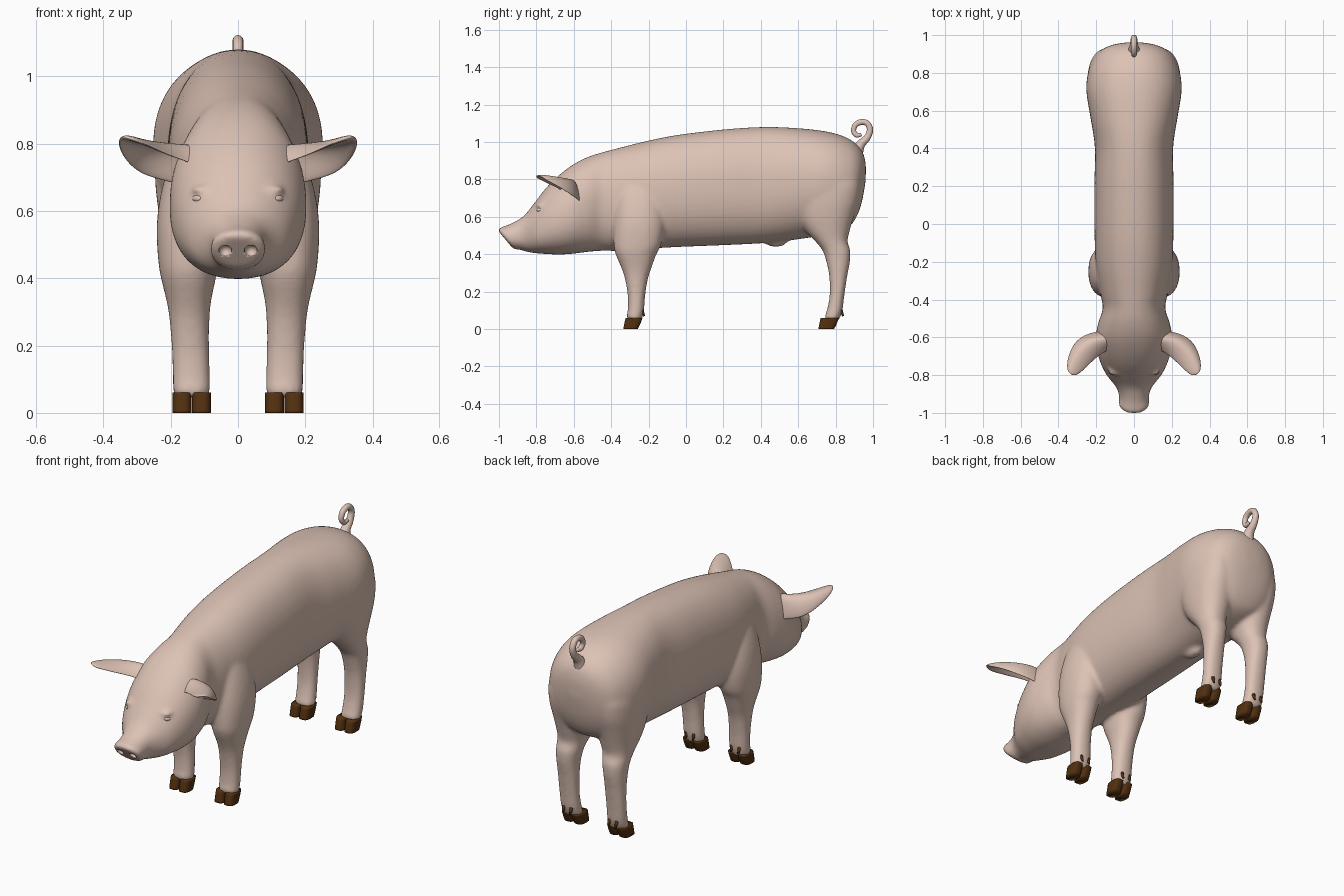
import bpy, bmesh, math
from mathutils import Vector, Matrix

if "Cube" in bpy.data.objects:
    bpy.data.objects.remove(bpy.data.objects["Cube"])


def material(name, rgb):
    m = bpy.data.materials.new(name)
    m.diffuse_color = (*rgb, 1)
    m.use_nodes = True
    m.node_tree.nodes["Principled BSDF"].inputs["Base Color"].default_value = m.diffuse_color
    return m


SKIN = material("pale pink skin", (0.72, 0.54, 0.46))
HOOF = material("dark brown hoof", (0.085, 0.03, 0.005))


def add_object(name, bm, mat):
    bmesh.ops.recalc_face_normals(bm, faces=bm.faces)
    me = bpy.data.meshes.new(name)
    bm.to_mesh(me)
    bm.free()
    me.materials.append(mat)
    me.polygons.foreach_set("use_smooth", [True] * len(me.polygons))
    ob = bpy.data.objects.new(name, me)
    bpy.context.collection.objects.link(ob)
    return ob


def catmull(rows, steps):
    """Smoothly interpolate rows of numbers."""
    out = []
    for i in range(len(rows) - 1):
        p0, p1, p2 = rows[max(i - 1, 0)], rows[i], rows[i + 1]
        p3 = rows[min(i + 2, len(rows) - 1)]
        for k in range(steps):
            t = k / steps
            out.append([0.5 * (2 * b + (c - a) * t + (2 * a - 5 * b + 4 * c - d) * t * t
                               + (3 * b - a - 3 * c + d) * t ** 3)
                        for a, b, c, d in zip(p0, p1, p2, p3)])
    return out + [list(rows[-1])]


def loft(bm, rings, n=2.2, seg=32):
    """Rings are (centre, axis u, axis v, egg factor); superellipse sections, capped ends."""
    prev, e = None, 2 / n
    for c, u, v, egg in rings:
        ring = []
        for i in range(seg):
            a = 2 * math.pi * (i + 0.5) / seg
            cu, sv = math.cos(a), math.sin(a)
            pu = math.copysign(abs(cu) ** e, cu) * (1 + egg * sv)
            pv = math.copysign(abs(sv) ** e, sv)
            ring.append(bm.verts.new(c + u * pu + v * pv))
        if prev:
            for i in range(seg):
                j = (i + 1) % seg
                bm.faces.new((prev[i], prev[j], ring[j], ring[i]))
        else:
            bm.faces.new(ring[::-1])
        prev = ring
    bm.faces.new(prev)


def limb_rings(rows, side, steps=4):
    """Rows: z, y front, y back, x inner, x outer."""
    return [(Vector((side * (xi + xo) / 2, (yf + yb) / 2, z)),
             Vector(((xo - xi) / 2, 0, 0)), Vector((0, (yb - yf) / 2, 0)), 0)
            for z, yf, yb, xi, xo in catmull(rows, steps)]


def ball(bm, loc, scale, rot=Matrix()):
    bmesh.ops.create_uvsphere(bm, u_segments=24, v_segments=14, radius=1,
                              matrix=Matrix.Translation(loc) @ rot @ Matrix.Diagonal((*scale, 1)))


# body and head: y top, z top, y bottom, z bottom, half width, egg factor
TRUNK = [
    (-1.008, .530, -.925, .430, .070, 0), (-.988, .545, -.908, .425, .083, 0),
    (-.950, .557, -.885, .424, .079, 0), (-.900, .582, -.860, .415, .086, 0),
    (-.860, .612, -.830, .409, .108, -.05), (-.810, .675, -.790, .404, .145, -.10),
    (-.750, .752, -.730, .400, .175, -.10), (-.680, .822, -.670, .398, .195, -.10),
    (-.600, .882, -.600, .403, .203, -.08), (-.520, .922, -.520, .413, .188, -.05),
    (-.440, .947, -.450, .418, .165, 0), (-.360, .968, -.360, .418, .180, 0),
    (-.220, 1.003, -.220, .428, .202, 0), (-.050, 1.037, -.050, .438, .209, 0),
    (.200, 1.067, .200, .448, .210, 0), (.400, 1.080, .400, .458, .207, 0),
    (.550, 1.077, .550, .473, .228, .04), (.700, 1.064, .700, .495, .252, .03),
    (.800, 1.045, .800, .515, .244, .02), (.870, 1.018, .875, .550, .218, 0),
    (.915, .985, .912, .600, .185, 0), (.945, .945, .938, .670, .135, 0),
    (.958, .900, .954, .750, .080, 0), (.962, .860, .960, .790, .035, 0)]
FRONT_LEG = [
    (.86, -.32, -.20, .05, .150), (.75, -.36, -.15, .05, .200), (.65, -.378, -.12, .05, .230),
    (.55, -.388, -.115, .05, .242), (.45, -.387, -.133, .06, .237), (.40, -.377, -.158, .066, .229),
    (.33, -.347, -.183, .08, .212), (.27, -.327, -.203, .085, .203), (.18, -.312, -.218, .085, .197),
    (.10, -.312, -.224, .083, .194), (.065, -.318, -.232, .083, .193), (.045, -.305, -.238, .090, .186)]
REAR_LEG = [
    (.88, .64, .87, .05, .190), (.80, .58, .925, .05, .240), (.70, .580, .925, .03, .247),
    (.60, .60, .897, .03, .237), (.53, .635, .877, .04, .224), (.47, .69, .864, .06, .212),
    (.42, .73, .879, .073, .207), (.36, .75, .877, .083, .202), (.28, .766, .862, .086, .199),
    (.18, .768, .847, .088, .197), (.10, .753, .837, .086, .195), (.065, .741, .825, .085, .194),
    (.045, .748, .815, .090, .186)]

bm = bmesh.new()
loft(bm, [(Vector((0, (yt + yb) / 2, (zt + zb) / 2)), Vector((w, 0, 0)),
           Vector((0, (yt - yb) / 2, (zt - zb) / 2)), egg)
          for yt, zt, yb, zb, w, egg in catmull(TRUNK, 4)], n=2.2, seg=48)
for s in (1, -1):
    loft(bm, limb_rings(FRONT_LEG, s))
    loft(bm, limb_rings(REAR_LEG, s))
    ball(bm, (s * .105, -.775, .664), (.035, .03, .012))  # brow
ball(bm, (0, .48, .475), (.035, .065, .038))  # belly bump
body = add_object("body", bm, SKIN)

# nostril cutter
bm = bmesh.new()
for s in (1, -1):
    ball(bm, (s * .038, -.968, .482), (.019, .026, .019))
cutter = add_object("nostril_cutter", bm, SKIN)
cutter.hide_render = True

# melt the body parts together, then hollow the nostrils
mod = body.modifiers.new("Blend", 'REMESH')
mod.mode, mod.voxel_size, mod.use_smooth_shade = 'VOXEL', .0095, True
mod = body.modifiers.new("Soften", 'SMOOTH')
mod.factor, mod.iterations = .5, 14
mod = body.modifiers.new("Nostrils", 'BOOLEAN')
mod.operation, mod.object, mod.solver = 'DIFFERENCE', cutter, 'EXACT'
bpy.context.view_layer.update()
mesh = bpy.data.meshes.new_from_object(body.evaluated_get(bpy.context.evaluated_depsgraph_get()))
body.modifiers.clear()
body.data = mesh
mesh.materials.clear()
mesh.materials.append(SKIN)
mesh.polygons.foreach_set("material_index", [0] * len(mesh.polygons))
mesh.polygons.foreach_set("use_smooth", [True] * len(mesh.polygons))
bpy.data.objects.remove(cutter)

# ears: rows of front edge, ridge, back edge from root to tip
EAR = [((.09, -.66, .72), (.09, -.60, .83), (.14, -.56, .66)),
       ((.155, -.675, .745), (.175, -.590, .828), (.215, -.573, .685)),
       ((.215, -.725, .768), (.258, -.618, .825), (.288, -.598, .702)),
       ((.280, -.792, .802), (.320, -.690, .823), (.337, -.660, .748)),
       ((.318, -.808, .816), (.352, -.790, .825), (.357, -.750, .797))]
for s, label in ((1, "left"), (-1, "right")):
    bm = bmesh.new()
    grid = [[bm.verts.new((s * x, y, z)) for x, y, z in row] for row in EAR]
    for a, b in zip(grid, grid[1:]):
        for i in range(2):
            bm.faces.new((a[i], a[i + 1], b[i + 1], b[i]))
    ear = add_object(label + "_ear", bm, SKIN)
    mod = ear.modifiers.new("Thickness", 'SOLIDIFY')
    mod.thickness, mod.offset = .018, 0
    mod = ear.modifiers.new("Smooth", 'SUBSURF')
    mod.levels = mod.render_levels = 3

    # eye: small closed bulge below the brow
    bm = bmesh.new()
    rot = Vector((s * .7, -.65, .25)).to_track_quat('Z', 'Y').to_matrix().to_4x4()
    ball(bm, Vector((s * .121, -.785, .637)), (.018, .011, .010), rot)
    add_object(label + "_eye", bm, SKIN)

    # cloven hooves and dewclaws
    for pos, y0, y1, yc in (("front", -.335, -.258, -.234), ("rear", .708, .792, .830)):
        bm = bmesh.new()
        for xi, xo in ((.080, .1372), (.1378, .195)):
            loft(bm, limb_rings([(0, y0, y1, xi, xo), (.03, y0 + .005, y1 + .015, xi, xo),
                                 (.06, y0 + .012, y1 + .026, xi, xo)], s, 3), n=2.9, seg=24)
        for x in (.116, .160):
            tilt = Matrix.Rotation(math.radians(200), 4, 'X')
            bmesh.ops.create_cone(bm, cap_ends=True, segments=12, radius1=.010, radius2=.005, depth=.036,
                                  matrix=Matrix.Translation((s * x, yc + .004, .085)) @ tilt)
        add_object(f"{label}_{pos}_hoof", bm, HOOF)

# curled tail
path = [(0, .90, .92), (0, .932, .985), (0, .968, 1.022), (0, .984, 1.065), (0, .970, 1.098),
        (0, .940, 1.107), (0, .907, 1.092), (0, .896, 1.060), (.004, .912, 1.036), (.008, .938, 1.04)]
radii = [.045, .026, .019, .017, .016, .016, .015, .014, .013, .009]
pts = catmull([(*p, r) for p, r in zip(path, radii)], 4)
rings = []
for i, p in enumerate(pts):
    d = Vector(pts[min(i + 1, len(pts) - 1)][:3]) - Vector(pts[max(i - 1, 0)][:3])
    v = d.cross(Vector((1, 0, 0))).normalized()
    rings.append((Vector(p[:3]), Vector((p[3], 0, 0)), v * p[3], 0))
bm = bmesh.new()
loft(bm, rings, n=2, seg=16)
add_object("tail", bm, SKIN)
